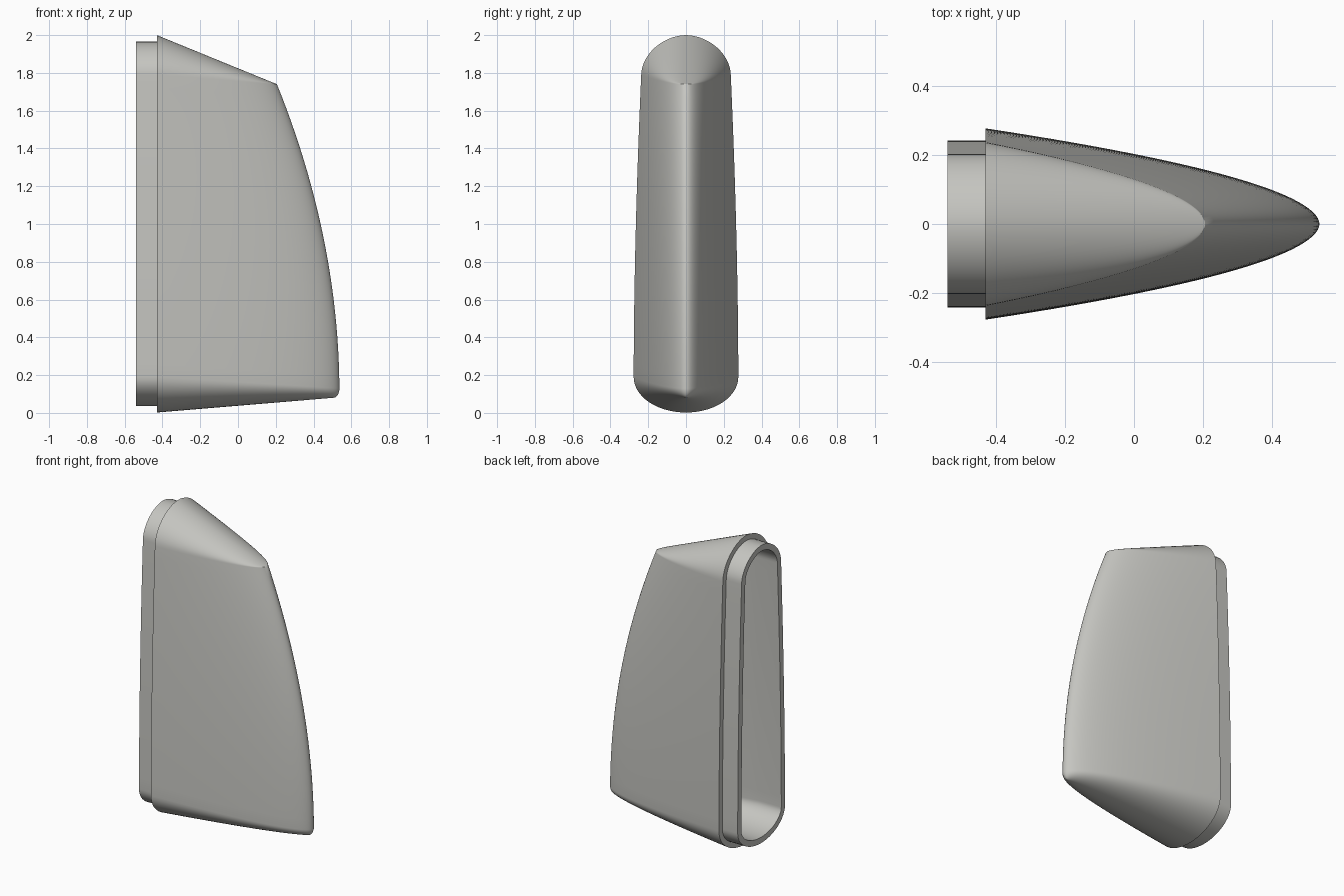
import bpy, bmesh, math
from mathutils import Vector

if "Cube" in bpy.data.objects:
    bpy.data.objects.remove(bpy.data.objects["Cube"])

X_BACK, X_STEP, X_CREASE = -0.54, -0.43, -0.38
ARC, SIDE, STEPS = 14, 24, 28

mat = bpy.data.materials.new("warm light grey")
mat.diffuse_color = (0.56, 0.56, 0.53, 1)
mat.use_nodes = True
mat.node_tree.nodes["Principled BSDF"].inputs["Base Color"].default_value = mat.diffuse_color


def edge_x(z):
    """Bowed leading edge."""
    return 0.537 - 0.123 * (z - 0.1) ** 2


def half_profile():
    """(y, z, tip x, tip z) from the bottom centre up one side to the top centre."""
    pts = []
    for i in range(ARC):                       # rounded bottom
        a = math.pi / 2 * i / ARC
        tz = 0.08 + 0.05 * (1 - math.cos(a)) ** 1.0
        pts.append((0.277 * math.sin(a), 0.19 - 0.188 * math.cos(a),
                    0.505 + 0.032 * math.sin(a), tz))
    for i in range(SIDE + 1):                  # tapering side
        u = i / SIDE
        tz = 0.13 + 1.61 * u
        pts.append((0.277 - 0.04 * u ** 1.8, 0.19 + 1.6 * u, edge_x(tz), tz))
    for i in range(1, ARC + 1):                # domed top
        a = math.pi / 2 * i / ARC
        pts.append((0.237 * max(0, math.cos(a)) ** 1.07,
                    1.79 + 0.21 * math.sin(a) ** 1.07, edge_x(1.74), 1.74))
    return pts


half = half_profile()
loop = half + [(-y, z, tx, tz) for y, z, tx, tz in reversed(half[1:-1])]


def inset(d):
    """Offset the closed profile inward by d."""
    out, n = [], len(loop)
    for i, (y, z, tx, tz) in enumerate(loop):
        a, b = loop[i - 1], loop[(i + 1) % n]
        t = Vector((b[0] - a[0], b[1] - a[1])).normalized()
        out.append((y - t.y * d, z + t.x * d, tx, tz))
    return out


def flat_ring(x, prof):
    return [(x, p[0], p[1]) for p in prof]


def taper(x0, prof, tip=0.0, squeeze=1.0):
    """Rings narrowing from a profile to the leading edge."""
    rings = []
    for k in range(STEPS + 1):
        t = 1 - (1 - k / STEPS) ** 2
        f = (1 - t) ** 0.53
        rings.append([(x0 + t * (tx - tip - x0), y * f,
                       z + t * (1.0 + (tz - 1.0) * squeeze - z))
                      for y, z, tx, tz in prof])
    return rings


def skin(name, rings):
    bm = bmesh.new()
    rows = [[bm.verts.new(p) for p in r] for r in rings]
    n = len(loop)
    for a, b in zip(rows, rows[1:]):
        for i in range(n):
            j = (i + 1) % n
            bm.faces.new((a[i], a[j], b[j], b[i]))
    bmesh.ops.remove_doubles(bm, verts=bm.verts, dist=0.0002)
    bmesh.ops.recalc_face_normals(bm, faces=bm.faces)
    me = bpy.data.meshes.new(name)
    bm.to_mesh(me)
    bm.free()
    ob = bpy.data.objects.new(name, me)
    bpy.context.collection.objects.link(ob)
    me.materials.append(mat)
    bpy.context.view_layer.objects.active = ob
    ob.select_set(True)
    bpy.ops.object.shade_smooth_by_angle(angle=math.radians(35))
    ob.select_set(False)


neck, bore = inset(0.035), inset(0.073)

# One continuous hollow shell: cavity, bore, rim, neck, shoulder, outer body
skin("hollow_fairing_shell",
     list(reversed(taper(X_CREASE, bore, tip=0.06, squeeze=0.95)))
     + [flat_ring(X_BACK, bore), flat_ring(X_BACK, neck), flat_ring(X_STEP, neck)]
     + taper(X_STEP, loop))
